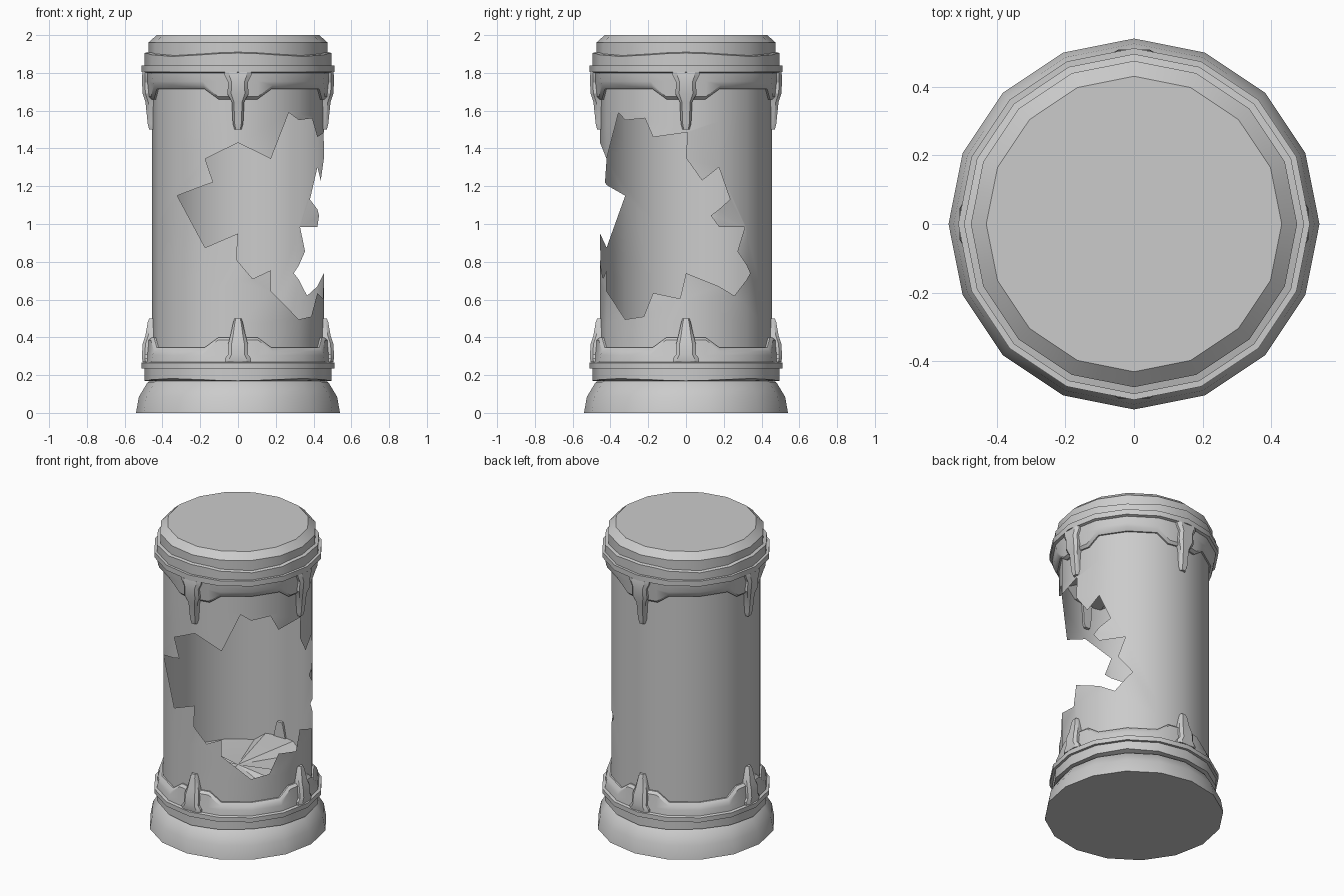
import bpy, bmesh
from math import sin, cos, pi, radians, degrees
from mathutils import Vector
from mathutils.geometry import tessellate_polygon

if "Cube" in bpy.data.objects:
    bpy.data.objects.remove(bpy.data.objects["Cube"])

SIDES = 16
STEP = 360 / SIDES
GLASS_R = 0.455


def on_prism(r, a, z):
    """Point on a 16-sided prism; a is in degrees from the front (-y) towards +x."""
    local = (a + 360) % STEP - STEP / 2
    d = r * cos(pi / SIDES) / cos(radians(local))
    return Vector((d * sin(radians(a)), -d * cos(radians(a)), z))


def finish(name, bm):
    bmesh.ops.recalc_face_normals(bm, faces=bm.faces)
    me = bpy.data.meshes.new(name)
    bm.to_mesh(me)
    bm.free()
    ob = bpy.data.objects.new(name, me)
    bpy.context.collection.objects.link(ob)
    bpy.ops.object.select_all(action='DESELECT')
    ob.select_set(True)
    bpy.context.view_layer.objects.active = ob
    bpy.ops.object.shade_smooth_by_angle(angle=radians(30))
    return ob


def bridge(bm, r0, r1):
    n = len(r0)
    for i in range(n):
        j = (i + 1) % n
        bm.faces.new((r0[i], r0[j], r1[j], r1[i]))


# Extra columns beside each clamp carry the notched rim
CAP_ANGLES = sorted({i * STEP for i in range(SIDES)} |
                    {(q + s) % 360 for q in (0, 90, 180, 270) for s in (-13, 13)})


def cap(name, rings, centre_z):
    """Rings: radius, z, z shift on the diagonals, z shift at the clamps."""
    bm = bmesh.new()
    loops = []
    for r, z, wave, notch in rings:
        loop = []
        for a in CAP_ANGLES:
            near = abs((a + 45) % 90 - 45) < 13.5
            zz = z + wave * sin(radians(2 * a)) ** 2 + (notch if near else 0)
            loop.append(bm.verts.new(on_prism(r, a, zz)))
        loops.append(loop)
    for l0, l1 in zip(loops, loops[1:]):
        bridge(bm, l0, l1)
    bm.faces.new(loops[0])
    # inner face fans from the centre to the notched rim
    c = bm.verts.new((0, 0, centre_z))
    last = loops[-1]
    for i in range(len(last)):
        bm.faces.new((last[i], last[(i + 1) % len(last)], c))
    finish(name, bm)


cap("base_cap", [
    (0.54, 0, 0, 0), (0.525, 0.085, 0, 0), (0.48, 0.16, 0, 0), (0.465, 0.17, 0, 0),
    (0.495, 0.17, 0.012, 0), (0.495, 0.235, 0, 0), (0.512, 0.235, 0, 0),
    (0.512, 0.265, 0, 0), (0.495, 0.27, 0, 0), (0.49, 0.305, 0, 0),
    (0.482, 0.325, 0, 0.06), (0.465, 0.345, 0, 0.055), (0.445, 0.345, 0, 0.055)], 0.385)

cap("top_cap", [
    (0.43, 2.0, 0, 0), (0.475, 1.96, 0, 0), (0.475, 1.91, -0.018, 0),
    (0.495, 1.905, -0.018, 0), (0.495, 1.84, 0, 0), (0.512, 1.84, 0, 0),
    (0.512, 1.805, 0, 0), (0.495, 1.80, 0, 0), (0.49, 1.755, 0, 0),
    (0.482, 1.735, 0, -0.06), (0.465, 1.715, 0, -0.055), (0.445, 1.715, 0, -0.055)], 1.68)


# Clamps: lofted sections of z, half width, outer radius
def clamp(name, sections, angle):
    bm = bmesh.new()
    sa, ca = sin(radians(angle)), cos(radians(angle))
    loops = []
    for z, w, ro in sections:
        pts = [(-w, 0.435), (-w, ro - 0.015), (-0.65 * w, ro),
               (0.65 * w, ro), (w, ro - 0.015), (w, 0.435)]
        loops.append([bm.verts.new((x * ca + r * sa, x * sa - r * ca, z)) for x, r in pts])
    for l0, l1 in zip(loops, loops[1:]):
        bridge(bm, l0, l1)
    bm.faces.new(loops[0])
    bm.faces.new(loops[-1])
    finish(name, bm)


LOWER = [(0.27, 0.07, 0.505), (0.288, 0.07, 0.508), (0.31, 0.052, 0.508),
         (0.365, 0.052, 0.505), (0.41, 0.04, 0.49), (0.48, 0.025, 0.478), (0.5, 0.018, 0.47)]
UPPER = [(1.805, 0.073, 0.505), (1.785, 0.07, 0.508), (1.75, 0.052, 0.508),
         (1.69, 0.056, 0.505), (1.645, 0.033, 0.49), (1.53, 0.027, 0.478), (1.5, 0.018, 0.47)]
for side, ang in (("front", 0), ("right", 90), ("back", 180), ("left", 270)):
    clamp("lower_clamp_" + side, LOWER, ang)
    clamp("upper_clamp_" + side, UPPER, ang)

# Broken glass tube: flat sheet (angle, z) with a jagged hole, wrapped round
HOLE = [(-45, 1.15), (-17, 1.22), (-22.5, 1.345), (0, 1.43), (22.5, 1.345), (37, 1.59),
        (45, 1.55), (61, 1.56), (67.5, 1.46), (91, 1.485), (90, 1.35), (101, 1.23),
        (112.5, 1.3), (121.5, 1.13), (107, 1.045), (112.5, 0.985), (133.5, 0.985),
        (127.5, 0.855), (139, 0.74), (125, 0.62), (112.5, 0.67), (90, 0.74), (86, 0.605),
        (67.5, 0.635), (60, 0.51), (45, 0.495), (22.5, 0.645), (22.5, 0.755), (10, 0.71),
        (-1, 0.81), (0, 0.95), (-22.5, 0.875)]
SHEET = [(-180, 0.33), (180, 0.33), (180, 1.73), (-180, 1.73)]
K = 0.01  # sheet scale per degree
outer, hole = ([Vector((a * K, z, 0)) for a, z in pts] for pts in (SHEET, HOLE))
bm = bmesh.new()
verts = [bm.verts.new(p) for p in outer + hole]
for tri in tessellate_polygon([outer, hole]):
    bm.faces.new([verts[i] for i in tri])
for i in range(1, SIDES):
    bmesh.ops.bisect_plane(bm, geom=bm.verts[:] + bm.edges[:] + bm.faces[:], dist=1e-5,
                           plane_co=((-180 + i * STEP) * K, 0, 0), plane_no=(1, 0, 0))
for v in bm.verts:
    v.co = on_prism(GLASS_R, v.co.x / K, v.co.y)
bmesh.ops.remove_doubles(bm, verts=bm.verts, dist=1e-4)
finish("broken_glass_tube", bm)
